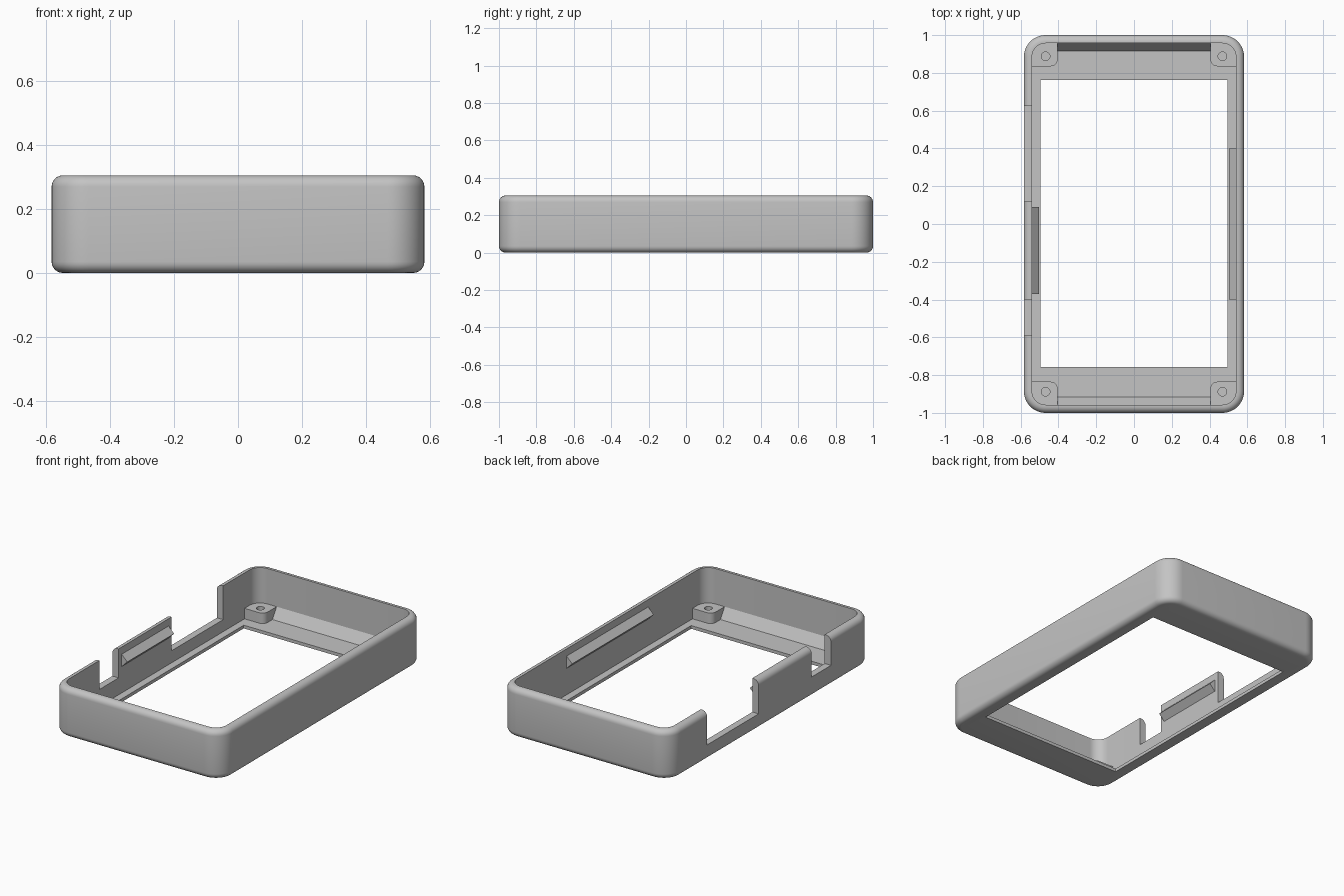
import bpy, bmesh
from math import sin, cos, pi, radians

if "Cube" in bpy.data.objects:
    bpy.data.objects.remove(bpy.data.objects["Cube"])

HX, HY, H = 0.583, 1.0, 0.305      # half width, half length, height
WALL, FLOOR, FILLET, CORNER = 0.043, 0.02, 0.035, 0.115

grey = bpy.data.materials.new("mid grey")
grey.use_nodes = True
grey.diffuse_color = (0.55, 0.55, 0.55, 1)
grey.node_tree.nodes["Principled BSDF"].inputs["Base Color"].default_value = grey.diffuse_color


def finish(bm, name):
    bmesh.ops.recalc_face_normals(bm, faces=bm.faces)
    mesh = bpy.data.meshes.new(name)
    bm.to_mesh(mesh)
    bm.free()
    mesh.materials.append(grey)
    obj = bpy.data.objects.new(name, mesh)
    bpy.context.collection.objects.link(obj)
    return obj


def extrude(name, outline, offset):
    """Solid from a planar outline swept along an offset."""
    bm = bmesh.new()
    a = [bm.verts.new(p) for p in outline]
    b = [bm.verts.new([c + o for c, o in zip(p, offset)]) for p in outline]
    bm.faces.new(a)
    bm.faces.new(b)
    for i in range(len(a)):
        j = (i + 1) % len(a)
        bm.faces.new((a[i], a[j], b[j], b[i]))
    return finish(bm, name)


def box(name, x0, x1, y0, y1, z0, z1):
    base = [(x0, y0, z0), (x1, y0, z0), (x1, y1, z0), (x0, y1, z0)]
    return extrude(name, base, (0, 0, z1 - z0))


def select(obj):
    bpy.ops.object.select_all(action='DESELECT')
    bpy.context.view_layer.objects.active = obj
    obj.select_set(True)


def cut(obj, cutter):
    mod = obj.modifiers.new("cut", 'BOOLEAN')
    mod.operation, mod.solver, mod.object = 'DIFFERENCE', 'EXACT', cutter
    select(obj)
    bpy.ops.object.modifier_apply(modifier=mod.name)
    bpy.data.objects.remove(cutter)


def smooth(obj):
    select(obj)
    bpy.ops.object.shade_smooth_by_angle(angle=radians(30))


def rounded_loop(inset, z, steps=12):
    """Rounded rectangle concentric with the outer wall."""
    r = CORNER - inset
    pts = []
    for k, (sx, sy) in enumerate([(1, 1), (-1, 1), (-1, -1), (1, -1)]):
        for i in range(steps + 1):
            a = (k + i / steps) * pi / 2
            pts.append((sx * (HX - CORNER) + r * cos(a), sy * (HY - CORNER) + r * sin(a), z))
    return pts


# Tray: rounded outer wall, rolled rim, inner wall and floor
arc = [i * pi / 12 for i in range(7)]
section = [(FILLET * (1 - sin(a)), FILLET * (1 - cos(a))) for a in arc]
section += [(FILLET * (1 - cos(a)), H - FILLET * (1 - sin(a))) for a in arc]
section += [(WALL, H), (WALL, FLOOR)]
bm = bmesh.new()
loops = [[bm.verts.new(p) for p in rounded_loop(*s)] for s in section]
for lo, hi in zip(loops, loops[1:]):
    for i in range(len(lo)):
        j = (i + 1) % len(lo)
        bm.faces.new((lo[i], lo[j], hi[j], hi[i]))
bm.faces.new(loops[0])
bm.faces.new(loops[-1])
tray = finish(bm, "tray")

# Window in the floor and two port notches in the right wall
cut(tray, box("window_cutter", -0.495, 0.495, -0.757, 0.763, -0.1, 0.1))
cut(tray, box("large_notch_cutter", -0.7, -0.52, 0.12, 0.625, 0.095, 0.5))
cut(tray, box("small_notch_cutter", -0.7, -0.52, -0.59, -0.40, 0.125, 0.5))
smooth(tray)

# Screw posts with blind holes in the four corners
POST_TOP, EMBED = 0.085, 0.004
for sx, side in ((1, "left"), (-1, "right")):
    for sy, end in ((1, "back"), (-1, "front")):
        x0, x1, y0, y1 = 0.405, HX - WALL + EMBED, 0.835, HY - WALL + EMBED
        r, q = 0.035, CORNER - WALL + EMBED
        plan = [(x1, y0), (x1, y1 - q)]
        plan += [(x1 - q + q * cos(a), y1 - q + q * sin(a)) for a in arc[1:]]
        plan += [(x0, y1)]
        plan += [(x0 + r - r * cos(a), y0 + r - r * sin(a)) for a in arc]
        z0 = FLOOR - EMBED
        post = extrude(f"{end}_{side}_post", [(sx * x, sy * y, z0) for x, y in plan],
                       (0, 0, POST_TOP - z0))
        ring = [(sx * 0.468 + 0.023 * cos(i * pi / 12), sy * 0.888 + 0.023 * sin(i * pi / 12), FLOOR)
                for i in range(24)]
        cut(post, extrude("hole_cutter", ring, (0, 0, 0.2)))
        smooth(post)

# Sloped braces between the posts along both end walls
for s, end in ((1, "back"), (-1, "front")):
    wedge = [(-0.41, s * 0.917, FLOOR - EMBED), (-0.41, s * 0.917, FLOOR), (-0.41, s * 0.957, POST_TOP),
             (-0.41, s * 0.96, POST_TOP), (-0.41, s * 0.96, FLOOR - EMBED)]
    extrude(f"{end}_brace", wedge, (0.82, 0, 0))

# Triangular snap ridges on the long walls
for s, side, y0, y1 in ((1, "left", -0.4, 0.4), (-1, "right", -0.37, 0.09)):
    xw, z, d = HX - WALL, 0.222, 0.038
    tri = [(s * xw, y0, z - d), (s * (xw - d), y0, z), (s * xw, y0, z + d)]
    extrude(f"{side}_snap_ridge", tri, (0, y1 - y0, 0))
